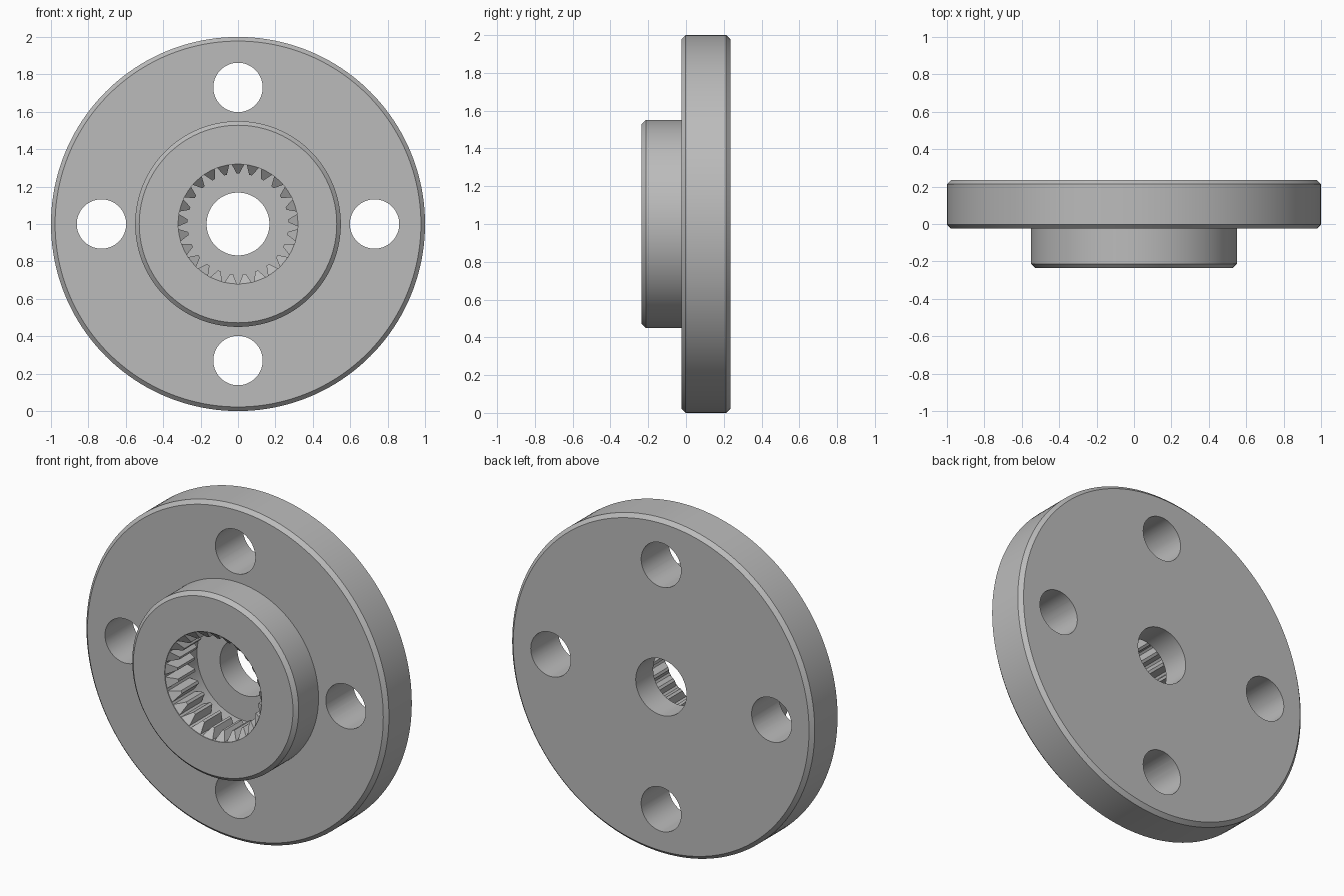
import bpy, bmesh, math
from mathutils import Matrix, Vector

cube = bpy.data.objects.get("Cube")
if cube:
    bpy.data.objects.remove(cube, do_unlink=True)

grey = bpy.data.materials.new("Plain grey")
grey.use_nodes = True
grey.diffuse_color = (0.5, 0.5, 0.5, 1)
grey.node_tree.nodes["Principled BSDF"].inputs["Base Color"].default_value = (0.5, 0.5, 0.5, 1)

CENTRE = Vector((0, 0, 1))
FRONT, STEP, BACK = -0.235, -0.025, 0.235
BORE, TIP, FLOOR = 0.32, 0.27, 0.07
CHAMFER = 0.022
TEETH = 25


def make_object(name, bm):
    bmesh.ops.recalc_face_normals(bm, faces=bm.faces)
    mesh = bpy.data.meshes.new(name)
    bm.to_mesh(mesh)
    bm.free()
    mesh.materials.append(grey)
    obj = bpy.data.objects.new(name, mesh)
    obj.location = CENTRE
    bpy.context.collection.objects.link(obj)
    return obj


# Flanged hub: a closed (radius, y) profile turned about the y axis
def lathe(name, profile, steps=160):
    bm = bmesh.new()
    verts = [bm.verts.new((r, y, 0)) for r, y in profile]
    edges = [bm.edges.new((v, verts[i - 1])) for i, v in enumerate(verts)]
    bmesh.ops.spin(bm, geom=verts + edges, cent=(0, 0, 0), axis=(0, 1, 0),
                   angle=math.tau, steps=steps)
    bmesh.ops.remove_doubles(bm, verts=bm.verts, dist=0.0001)
    return make_object(name, bm)


hub = lathe("flanged_hub", [
    (BORE, FRONT), (0.55 - CHAMFER, FRONT), (0.55, FRONT + CHAMFER), (0.55, STEP),
    (1 - CHAMFER, STEP), (1, STEP + CHAMFER), (1, BACK - CHAMFER), (1 - CHAMFER, BACK),
    (0.168, BACK), (0.168, FLOOR), (BORE, FLOOR)])

# Four bolt holes cut through the flange
bm = bmesh.new()
for i in range(4):
    place = (Matrix.Rotation(i * math.pi / 2, 4, 'Y') @ Matrix.Translation((0.73, 0, 0))
             @ Matrix.Rotation(math.pi / 2, 4, 'X'))
    bmesh.ops.create_cone(bm, cap_ends=True, segments=64, radius1=0.132,
                          radius2=0.132, depth=1, matrix=place)
cutter = make_object("bolt_hole_cutter", bm)
cutter.hide_render = True
cut = hub.modifiers.new("bolt_holes", 'BOOLEAN')
cut.operation, cut.solver, cut.object = 'DIFFERENCE', 'EXACT', cutter
bpy.context.view_layer.objects.active = hub
hub.select_set(True)
bpy.ops.object.modifier_apply(modifier=cut.name)
bpy.data.objects.remove(cutter, do_unlink=True)
bpy.ops.object.shade_smooth_by_angle(angle=math.radians(20))

# Internal spline teeth, each with a sloped lead-in at the front
bm = bmesh.new()
section = [(-0.036, BORE + 0.004), (-0.008, TIP), (0.008, TIP), (0.036, BORE + 0.004)]
for i in range(TEETH):
    turn = Matrix.Rotation(i * math.tau / TEETH, 3, 'Y')
    front = [bm.verts.new(turn @ Vector((x, FRONT + max(0, BORE - r), r))) for x, r in section]
    back = [bm.verts.new(turn @ Vector((x, STEP, r))) for x, r in section]
    bm.faces.new(front)
    bm.faces.new(back[::-1])
    for k in range(4):
        bm.faces.new((front[k - 1], front[k], back[k], back[k - 1]))
make_object("spline_teeth", bm)
